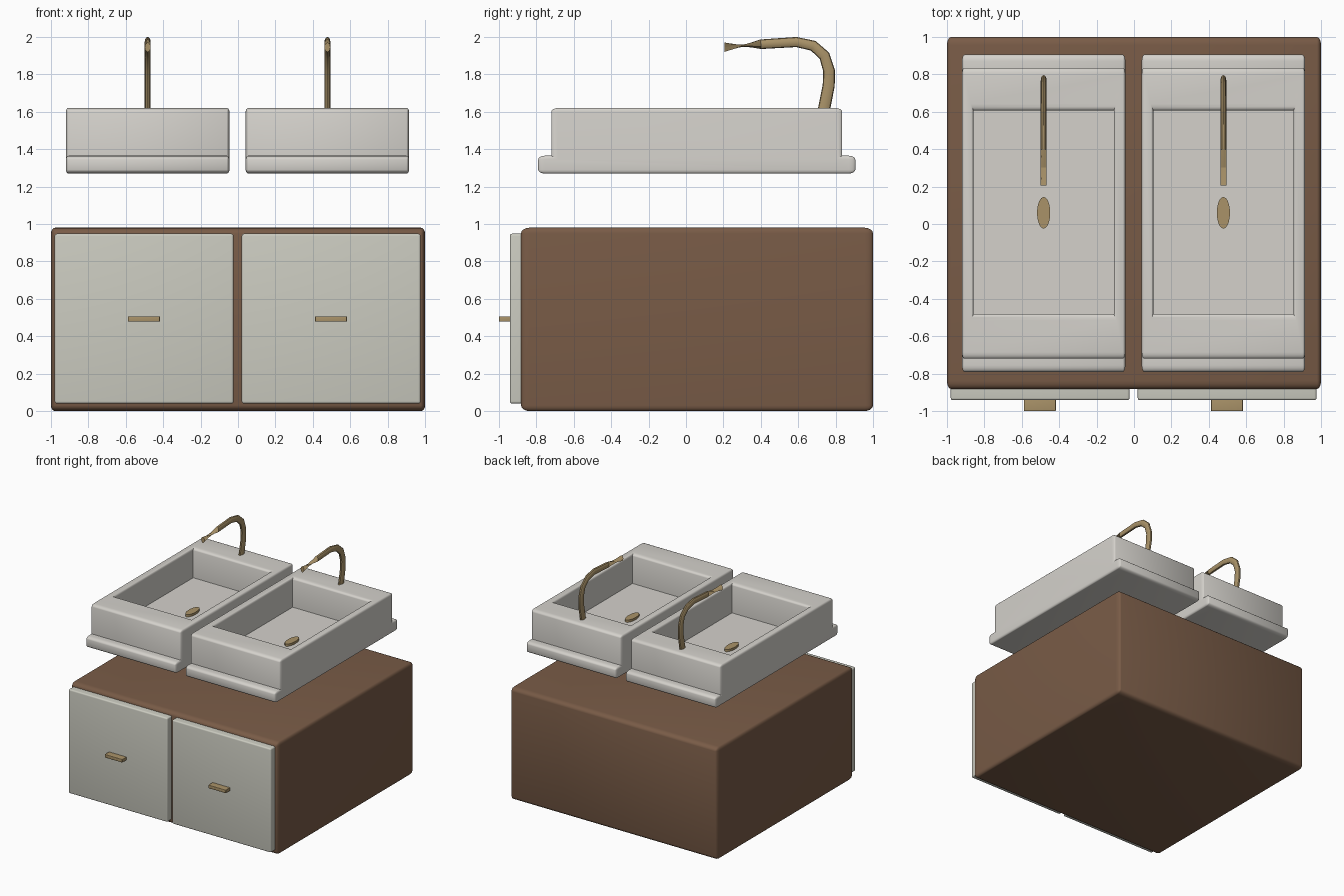
import bpy, bmesh
from mathutils import Vector

if "Cube" in bpy.data.objects:
    bpy.data.objects.remove(bpy.data.objects["Cube"])


def material(name, rgb):
    m = bpy.data.materials.new(name)
    m.diffuse_color = (*rgb, 1)
    m.use_nodes = True
    m.node_tree.nodes["Principled BSDF"].inputs["Base Color"].default_value = m.diffuse_color
    return m


WOOD = material("wood", (0.19, 0.105, 0.062))
PANEL = material("panel", (0.60, 0.60, 0.53))
CERAMIC = material("ceramic", (0.66, 0.64, 0.60))
BRASS = material("brass", (0.40, 0.29, 0.14))


def finish(bm, name, mat, scale=(1, 1, 1), loc=(0, 0, 0)):
    bmesh.ops.recalc_face_normals(bm, faces=bm.faces)
    me = bpy.data.meshes.new(name)
    bm.to_mesh(me)
    bm.free()
    ob = bpy.data.objects.new(name, me)
    bpy.context.collection.objects.link(ob)
    ob.scale, ob.location = scale, loc
    me.materials.append(mat)
    bpy.ops.object.select_all(action='DESELECT')
    ob.select_set(True)
    bpy.context.view_layer.objects.active = ob
    bpy.ops.object.shade_smooth_by_angle(angle=0.6)
    return ob


def box(name, lo, hi, mat, bevel, stretch=(1, 1, 1)):
    """Rounded box; stretch makes the rounding wider along some axes."""
    lo, hi, s = Vector(lo), Vector(hi), Vector(stretch)
    bm = bmesh.new()
    bmesh.ops.create_cube(bm, size=1)
    for v in bm.verts:
        v.co = Vector([v.co[i] * (hi[i] - lo[i]) / s[i] for i in range(3)])
    bmesh.ops.bevel(bm, geom=bm.edges[:], offset=bevel, segments=4,
                    profile=0.5, affect='EDGES', clamp_overlap=True)
    return finish(bm, name, mat, stretch, (lo + hi) / 2)


def basin(name, cx):
    """Stepped side profile pulled across x, with a sunken bowl."""
    s = (1, 2.6, 1.5)
    hw, floor, top = 0.437, 1.362, 1.62
    profile = [(-0.79, 1.27), (0.905, 1.27), (0.905, 1.365), (0.835, 1.365),
               (0.835, top), (-0.72, top), (-0.72, 1.365), (-0.79, 1.365)]
    bm = bmesh.new()
    f = bm.faces.new([bm.verts.new((-hw, y, z)) for y, z in profile])
    ext = bmesh.ops.extrude_face_region(bm, geom=[f])["geom"]
    for v in ext:
        if isinstance(v, bmesh.types.BMVert):
            v.co.x = hw
    # bowl opening
    rim = next(f for f in bm.faces if all(abs(v.co.z - top) < 1e-4 for v in f.verts))
    bmesh.ops.inset_individual(bm, faces=[rim], thickness=0.05)
    for v in rim.verts:
        v.co = (0.375 if v.co.x > 0 else -0.375, 0.607 if v.co.y > 0 else -0.48, top)
    bowl = bmesh.ops.extrude_discrete_faces(bm, faces=[rim])["faces"][0]
    for v in bowl.verts:
        v.co.z = floor
    # round the outer edges and the rim, leave bowl corners and step crease sharp
    inside = set(bowl.verts)
    bm.normal_update()
    bmesh.ops.recalc_face_normals(bm, faces=bm.faces)
    edges = []
    for e in bm.edges:
        if inside & set(e.verts) or e.calc_face_angle_signed(0) < 0.5:
            continue
        edges.append(e)
    for v in bm.verts:
        v.co = [v.co[i] / s[i] for i in range(3)]
    bmesh.ops.bevel(bm, geom=edges, offset=0.016, segments=4,
                    profile=0.5, affect='EDGES', clamp_overlap=True)
    return finish(bm, name, CERAMIC, s, (cx, 0, 0))


def faucet(name, cx):
    """Bent spout, narrower in x than in the side view."""
    path = [(0.735, 1.60, 1.08), (0.763, 1.74, 1.08), (0.765, 1.82, 1.05), (0.74, 1.90, 1.0),
            (0.68, 1.953, 0.95), (0.59, 1.973, 0.9), (0.40, 1.961, 0.85), (0.205, 1.945, 0.85)]
    n = 12
    from math import cos, sin, tau
    bm = bmesh.new()
    pts = [Vector((0, y, z)) for y, z, r in path]
    rings = []
    for i, p in enumerate(pts):
        t = (pts[min(i + 1, len(pts) - 1)] - pts[max(i - 1, 0)]).normalized()
        side = Vector((0, -t.z, t.y)) if i < len(pts) - 1 else Vector((0, 0, 1))
        r = 0.03 * path[i][2]
        rings.append([bm.verts.new(p + side * r * cos(k * tau / n)
                                   + Vector((0.016 * sin(k * tau / n), 0, 0))) for k in range(n)])
    for a, b in zip(rings, rings[1:]):
        for k in range(n):
            bm.faces.new((a[k], a[(k + 1) % n], b[(k + 1) % n], b[k]))
    bm.faces.new(rings[0])
    bm.faces.new(rings[-1])
    return finish(bm, name, BRASS, loc=(cx, 0, 0))


def drain(name, cx):
    bm = bmesh.new()
    bmesh.ops.create_cone(bm, cap_ends=True, segments=32, radius1=1, radius2=1, depth=1)
    return finish(bm, name, BRASS, (0.035, 0.084, 0.03), (cx, 0.06, 1.367))


# cabinet body
box("cabinet", (-1, -0.882, 0), (1, 1, 0.98), WOOD, 0.022, (1, 2, 1.4))

# doors, handles, basins and taps for both halves
for label, door_x, basin_x in (("left", -0.502, -0.483), ("right", 0.498, 0.478)):
    box(label + "_door", (door_x - 0.478, -0.942, 0.04), (door_x + 0.478, -0.80, 0.948), PANEL, 0.012)
    box(label + "_handle", (door_x - 0.086, -1, 0.478), (door_x + 0.084, -0.93, 0.506), BRASS, 0.003)
    basin(label + "_basin", basin_x)
    faucet(label + "_faucet", basin_x)
    drain(label + "_drain", basin_x)
